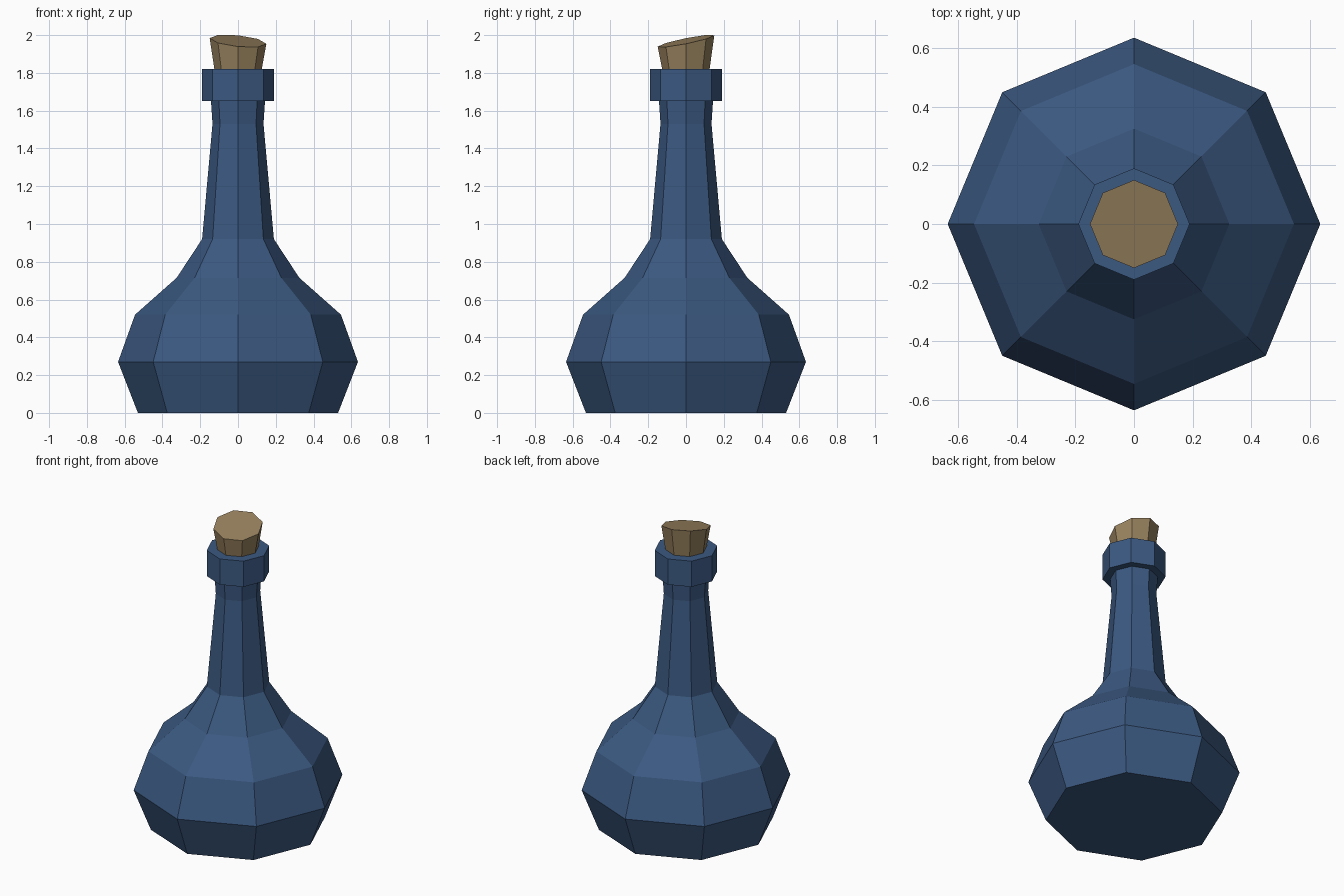
import bpy, bmesh, math

if "Cube" in bpy.data.objects:
    bpy.data.objects.remove(bpy.data.objects["Cube"])

SIDES = 8


def make_material(name, rgb):
    mat = bpy.data.materials.new(name)
    mat.diffuse_color = (*rgb, 1.0)
    mat.use_nodes = True
    mat.node_tree.nodes["Principled BSDF"].inputs["Base Color"].default_value = mat.diffuse_color
    return mat


def lathe(name, profile, mat, tilt=None):
    """Spin (radius, z) rings into a capped eight-sided solid; tilt reshapes the last ring."""
    bm = bmesh.new()
    rings = []
    for i, (r, z) in enumerate(profile):
        ring = []
        for k in range(SIDES):
            a = 2 * math.pi * k / SIDES
            x, y = r * math.cos(a), r * math.sin(a)
            dz = tilt[0] * x + tilt[1] * y if tilt and i == len(profile) - 1 else 0
            ring.append(bm.verts.new((x, y, z + dz)))
        rings.append(ring)
    for low, high in zip(rings, rings[1:]):
        for k in range(SIDES):
            n = (k + 1) % SIDES
            bm.faces.new((low[k], low[n], high[n], high[k]))
    bm.faces.new(rings[0][::-1])
    bm.faces.new(rings[-1])
    bmesh.ops.recalc_face_normals(bm, faces=bm.faces)
    mesh = bpy.data.meshes.new(name)
    bm.to_mesh(mesh)
    bm.free()
    mesh.materials.append(mat)
    obj = bpy.data.objects.new(name, mesh)
    bpy.context.collection.objects.link(obj)
    return obj


blue_glass = make_material("blue_glass", (0.044, 0.100, 0.220))
cork_brown = make_material("cork_brown", (0.314, 0.223, 0.114))

# Bottle: base, belly, shoulder, neck and lip collar
lathe("bottle", [(0.53, 0), (0.635, 0.27), (0.545, 0.52), (0.325, 0.715),
                 (0.19, 0.92), (0.135, 1.53), (0.143, 1.65),
                 (0.19, 1.65), (0.19, 1.82)], blue_glass)

# Cork: tapered stopper with a slanted top
lathe("cork", [(0.122, 1.80), (0.15, 1.969)], cork_brown, tilt=(-0.1, 0.2))
